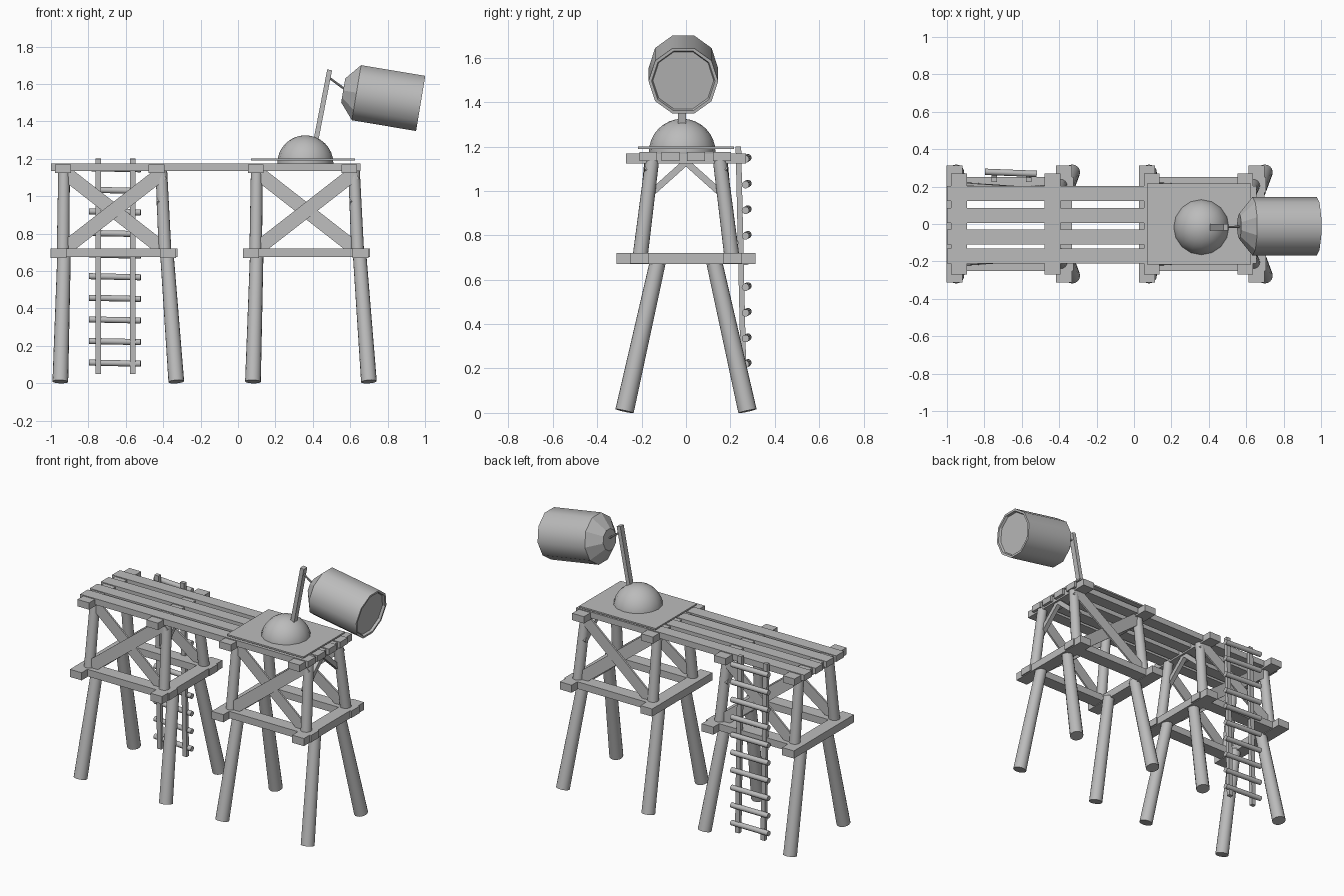
import bpy, bmesh, math
from mathutils import Vector, Matrix

if "Cube" in bpy.data.objects:
    bpy.data.objects.remove(bpy.data.objects["Cube"])

GREY = (0.5, 0.5, 0.5, 1)
mat = bpy.data.materials.new("weathered grey")
mat.use_nodes = True
mat.diffuse_color = GREY
mat.node_tree.nodes["Principled BSDF"].inputs["Base Color"].default_value = GREY


def finish(name, bm, smooth=None):
    mesh = bpy.data.meshes.new(name)
    bmesh.ops.recalc_face_normals(bm, faces=bm.faces)
    bm.to_mesh(mesh)
    bm.free()
    mesh.materials.append(mat)
    ob = bpy.data.objects.new(name, mesh)
    bpy.context.collection.objects.link(ob)
    if smooth:
        bpy.ops.object.select_all(action="DESELECT")
        ob.select_set(True)
        bpy.context.view_layer.objects.active = ob
        bpy.ops.object.shade_smooth_by_angle(angle=math.radians(smooth))
    return ob


def box(name, center, size):
    bm = bmesh.new()
    bmesh.ops.create_cube(bm, size=1, matrix=Matrix.Translation(center) @ Matrix.Diagonal((*size, 1)))
    return finish(name, bm)


def frame(a, b, side):
    """Matrix with local z running from a to b and local y close to side."""
    z = (b - a).normalized()
    x = Vector(side).cross(z).normalized()
    m = Matrix((x, z.cross(x), z)).transposed().to_4x4()
    m.translation = (a + b) / 2
    return m


def plank(name, a, b, width, thick, side=(0, 1, 0)):
    a, b = Vector(a), Vector(b)
    bm = bmesh.new()
    scale = Matrix.Diagonal((width, thick, (b - a).length, 1))
    bmesh.ops.create_cube(bm, size=1, matrix=frame(a, b, side) @ scale)
    return finish(name, bm)


def pole(name, a, b, r1, r2, sides=16):
    a, b = Vector(a), Vector(b)
    bm = bmesh.new()
    bmesh.ops.create_cone(bm, cap_ends=True, segments=sides, radius1=r1, radius2=r2,
                          depth=(b - a).length, matrix=frame(a, b, (0, 1, 0)))
    return finish(name, bm, 40)


# Two trestle towers
for tower, ox in (("left", 1.03), ("right", 0)):
    for s in (-1, 1):
        # Splayed lower legs and steeper upper legs
        for foot, knee, hip, top in ((-.95, -.93, -.935, -.93), (-.33, -.38, -.39, -.41)):
            pole(tower + "_lower_leg", (foot + ox, s * .277, .008), (knee + ox, s * .125, .69), .042, .036)
            pole(tower + "_upper_leg", (hip + ox, s * .207, .70), (top + ox, s * .152, 1.14), .034, .031)
        # Long middle rails and crossed braces
        box(tower + "_middle_rail", (-.663 + ox, s * .21, .697), (.68, .085, .046))
        for k in (-1, 1):
            plank(tower + "_cross_brace", (-.665 - k * .26 + ox, s * (.212 + k * .005), .72),
                  (-.665 + k * .26 + ox, s * (.175 + k * .005), 1.125), .075, .012)
        # Knee braces under the deck
        plank(tower + "_knee_brace", (-.42 + ox, s * .19, .96), (-.42 + ox, 0, 1.13), .03, .03, (1, 0, 0))
    # Crosswise beams
    for x in (-.96, -.375):
        box(tower + "_middle_crossbeam", (x + ox, 0, .695), (.085, .625, .05))
    for x in (-.935, -.435):
        box(tower + "_top_crossbeam", (x + ox, 0, 1.147), (.085, .54, .045))

# Deck boards
for y in (.162, .045, -.07, -.17):
    box("deck_board", (-.172, y, 1.155), (1.656, .08, .04))

# Lamp platform and dome
box("platform_plate", (.348, 0, 1.195), (.556, .432, .01))
bm = bmesh.new()
bmesh.ops.create_uvsphere(bm, u_segments=16, v_segments=16, radius=.15,
                          matrix=Matrix.Translation((.36, -.017, 1.175)))
bmesh.ops.bisect_plane(bm, geom=bm.verts[:] + bm.edges[:] + bm.faces[:], plane_co=(0, 0, 1.174),
                       plane_no=(0, 0, 1), clear_inner=True)
bmesh.ops.holes_fill(bm, edges=bm.edges)
finish("lamp_dome", bm, 35)

# Lamp arm and hanger
plank("lamp_arm", (.415, -.017, 1.29), (.49, -.017, 1.675), .026, .036)
pole("lamp_hanger", (.485, -.017, 1.635), (.58, -.014, 1.565), .006, .006, 8)

# Lamp drum: a turned profile of (distance along axis, radius)
profile = ((0, .068), (.072, .157), (.42, .157), (.42, .143), (.405, .137))
back = Vector((.562, -.012, 1.565))
axis = Vector((.985, 0, -.165)).normalized()
turn = frame(back, back + axis * .001, (0, 1, 0))
SIDES = 10
bm = bmesh.new()
rings = []
for d, r in profile:
    angles = [math.tau * (i + .5) / SIDES for i in range(SIDES)]
    rings.append([bm.verts.new(turn @ Vector((r * math.cos(t), r * math.sin(t), d))) for t in angles])
for lower, upper in zip(rings, rings[1:]):
    for i in range(SIDES):
        j = (i + 1) % SIDES
        bm.faces.new((lower[i], lower[j], upper[j], upper[i]))
bm.faces.new(rings[0])
bm.faces.new(rings[-1])
drum = finish("lamp_drum", bm)
for face in drum.data.polygons[SIDES:2 * SIDES]:
    face.use_smooth = True
for edge in drum.data.edges:
    a, b = (drum.data.vertices[v].co for v in edge.vertices)
    edge.use_edge_sharp = abs((b - a).dot(axis)) < .001

# Ladder on the back
for x in (-.748, -.563):
    plank("ladder_rail", (x, .262, .05), (x, .236, 1.2), .03, .025)
for i in range(10):
    z = .107 + i * .1155
    pole("ladder_rung", (-.797, .279, z + .003), (-.52, .268, z - .003), .017, .017, 10)
